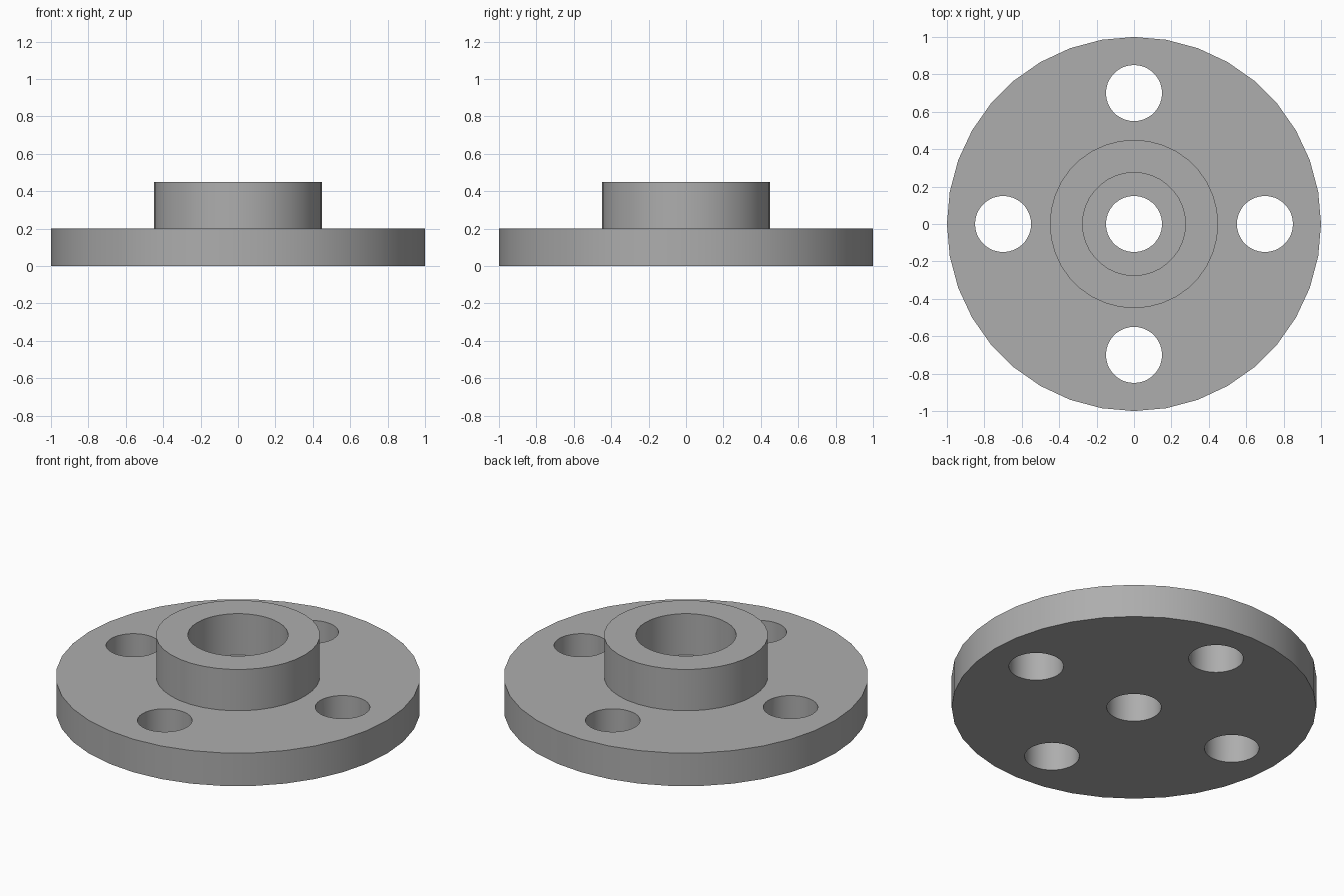
import bpy
import bmesh
import math

SIDES = 36
PLATE_TOP = 0.2

default_cube = bpy.data.objects.get("Cube")
if default_cube:
    bpy.data.objects.remove(default_cube, do_unlink=True)

# Plain grey metal
metal = bpy.data.materials.new("grey_metal")
metal.use_nodes = True
grey = (0.42, 0.42, 0.42, 1)
metal.diffuse_color = grey
metal.node_tree.nodes["Principled BSDF"].inputs["Base Color"].default_value = grey


def cylinder(name, radius, bottom, top, x=0, y=0):
    bm = bmesh.new()
    bmesh.ops.create_cone(bm, cap_ends=True, segments=SIDES, radius1=radius,
                          radius2=radius, depth=top - bottom)
    bmesh.ops.translate(bm, verts=bm.verts, vec=(x, y, (bottom + top) / 2))
    mesh = bpy.data.meshes.new(name)
    bm.to_mesh(mesh)
    bm.free()
    mesh.materials.append(metal)
    obj = bpy.data.objects.new(name, mesh)
    bpy.context.collection.objects.link(obj)
    return obj


def boolean(target, tool, operation):
    mod = target.modifiers.new(tool.name, 'BOOLEAN')
    mod.operation = operation
    mod.solver = 'EXACT'
    mod.object = tool
    bpy.context.view_layer.objects.active = target
    bpy.ops.object.modifier_apply(modifier=mod.name)
    bpy.data.objects.remove(tool, do_unlink=True)


# Round plate with a raised hub
flange = cylinder("flange", 1, 0, PLATE_TOP)
boolean(flange, cylinder("hub", 0.45, 0.1, 0.45), 'UNION')

# Wide bore in the hub, narrow bore through the plate
boolean(flange, cylinder("wide_bore", 0.275, PLATE_TOP, 0.6), 'DIFFERENCE')
boolean(flange, cylinder("centre_hole", 0.15, -0.1, 0.3), 'DIFFERENCE')

# Four bolt holes
for i in range(4):
    angle = i * math.pi / 2
    hole = cylinder("bolt_hole", 0.15, -0.1, 0.3,
                    0.7 * math.cos(angle), 0.7 * math.sin(angle))
    boolean(flange, hole, 'DIFFERENCE')

bpy.ops.object.select_all(action='DESELECT')
flange.select_set(True)
bpy.context.view_layer.objects.active = flange
bpy.ops.object.shade_smooth_by_angle(angle=math.radians(30))
